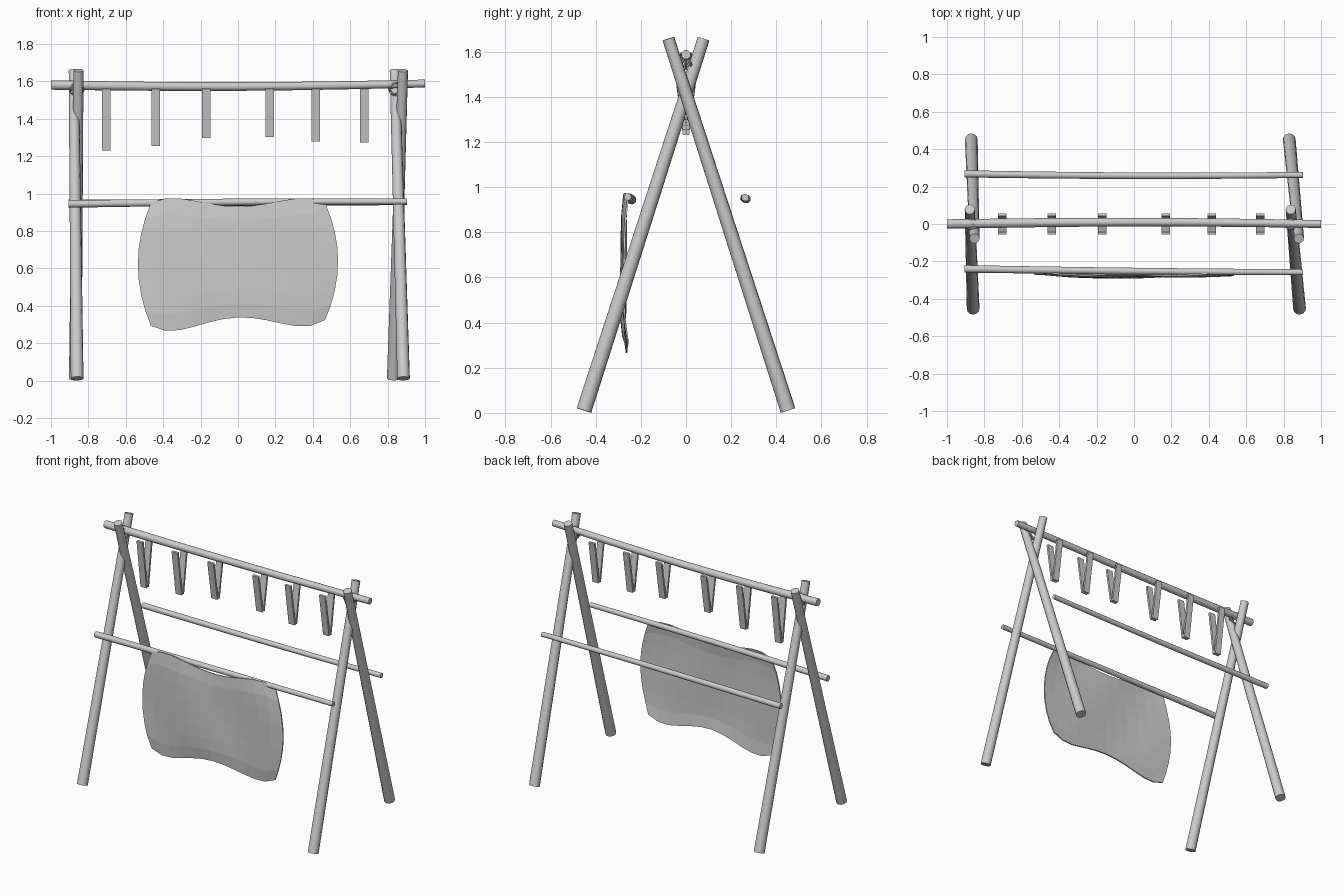
import bpy, bmesh, math
from mathutils import Vector, Matrix

if "Cube" in bpy.data.objects:
    bpy.data.objects.remove(bpy.data.objects["Cube"])


def finish(name, bm, smooth=False):
    bmesh.ops.recalc_face_normals(bm, faces=bm.faces)
    me = bpy.data.meshes.new(name)
    bm.to_mesh(me)
    bm.free()
    ob = bpy.data.objects.new(name, me)
    bpy.context.collection.objects.link(ob)
    if smooth:
        bpy.context.view_layer.objects.active = ob
        ob.select_set(True)
        bpy.ops.object.shade_smooth_by_angle(angle=math.radians(40))
        ob.select_set(False)
    return ob


def pole(name, a, b, r0, r1, bend=(0, 0, 0), sides=12, rings=8):
    """Tapered, slightly bowed wooden pole from a to b."""
    a, b, bend = Vector(a), Vector(b), Vector(bend)
    rot = (b - a).to_track_quat('Z', 'Y')
    bm = bmesh.new()
    loops = []
    for i in range(rings + 1):
        t = i / rings
        c = a.lerp(b, t) + bend * math.sin(math.pi * t)
        r = r0 + (r1 - r0) * t
        loops.append([bm.verts.new(c + rot @ Vector((r * math.cos(k * math.tau / sides),
                                                     r * math.sin(k * math.tau / sides), 0)))
                      for k in range(sides)])
    for p, q in zip(loops, loops[1:]):
        for k in range(sides):
            n = (k + 1) % sides
            bm.faces.new((p[k], p[n], q[n], q[k]))
    bm.faces.new(loops[0][::-1])
    bm.faces.new(loops[-1])
    return finish(name, bm, True)


# Crossed A-frame legs
pole("left_front_leg", (-0.86, -0.452, 0.011), (-0.878, 0.078, 1.658), 0.034, 0.027)
pole("left_back_leg", (-0.87, 0.452, 0.011), (-0.853, -0.078, 1.658), 0.034, 0.027)
pole("right_front_leg", (0.885, -0.452, 0.011), (0.838, 0.078, 1.658), 0.034, 0.027)
pole("right_back_leg", (0.83, 0.452, 0.011), (0.882, -0.078, 1.658), 0.034, 0.027)

# Ridge beam and two side rails
pole("ridge_beam", (-1, 0, 1.58), (1, 0, 1.588), 0.025, 0.021, (0, 0.01, -0.012))
pole("front_rail", (-0.907, -0.24, 0.944), (0.903, -0.258, 0.957), 0.02, 0.016, (0, -0.003, 0.004))
pole("back_rail", (-0.907, 0.268, 0.948), (0.903, 0.262, 0.954), 0.019, 0.016, (0, -0.007, 0))

# Folded strips drying on the beam, each two flaps meeting at the bottom
for i, (x, zb) in enumerate([(-0.705, 1.23), (-0.44, 1.253), (-0.17, 1.295),
                             (0.17, 1.3), (0.415, 1.277), (0.675, 1.272)]):
    bm = bmesh.new()
    for s in (-1, 1):
        top, bot = Vector((x, s * 0.05, 1.56)), Vector((x, s * 0.007, zb + 0.002))
        d = top - bot
        m = (Matrix.Translation((top + bot) / 2)
             @ Matrix.Rotation(-math.atan2(d.y, d.z), 4, 'X')
             @ Matrix.Diagonal((0.045, 0.014, d.length, 1)))
        bmesh.ops.create_cube(bm, size=1, matrix=m)
    finish(f"hanging_strip_{i + 1}", bm)

# Rope lashings where the legs meet the beam
for side, x in (("left", -0.862), ("right", 0.845)):
    for i, tilt in enumerate((-35, 0, 35)):
        bpy.ops.mesh.primitive_torus_add(
            major_segments=20, minor_segments=6, major_radius=0.036, minor_radius=0.006,
            location=(x, 0, 1.562),
            rotation=(math.radians(90 + tilt), 0, math.radians(tilt * 0.6)))
        ob = bpy.context.object
        ob.name = f"{side}_lashing_{i + 1}"
        bpy.ops.object.shade_smooth_by_angle()

# Hide hung on the front rail, with bulging sides and wavy top and bottom
bm = bmesh.new()
NU, NV = 12, 8
grid = []
for j in range(NV + 1):
    v = 2 * j / NV - 1
    row = []
    for i in range(NU + 1):
        u = 2 * i / NU - 1
        top = 0.93 + 0.158 * u**2 - 0.138 * u**4
        bot = 0.338 - 0.207 * u**2 + 0.177 * u**4 + 0.016 * u
        z = bot + (top - bot) * (v + 1) / 2
        x = u * (0.465 + 0.07 * (1 - v * v))
        y = -0.284 + 0.014 * u * u + 0.005 * math.sin(5 * u + 2 * v) + 0.01 * max(0, abs(v) - 0.7) / 0.3
        row.append(bm.verts.new((x, y, z)))
    grid.append(row)
for j in range(NV):
    for i in range(NU):
        bm.faces.new((grid[j][i], grid[j][i + 1], grid[j + 1][i + 1], grid[j + 1][i]))
hide = finish("stretched_hide", bm)
mod = hide.modifiers.new("thickness", 'SOLIDIFY')
mod.thickness = 0.008
mod.offset = 0
